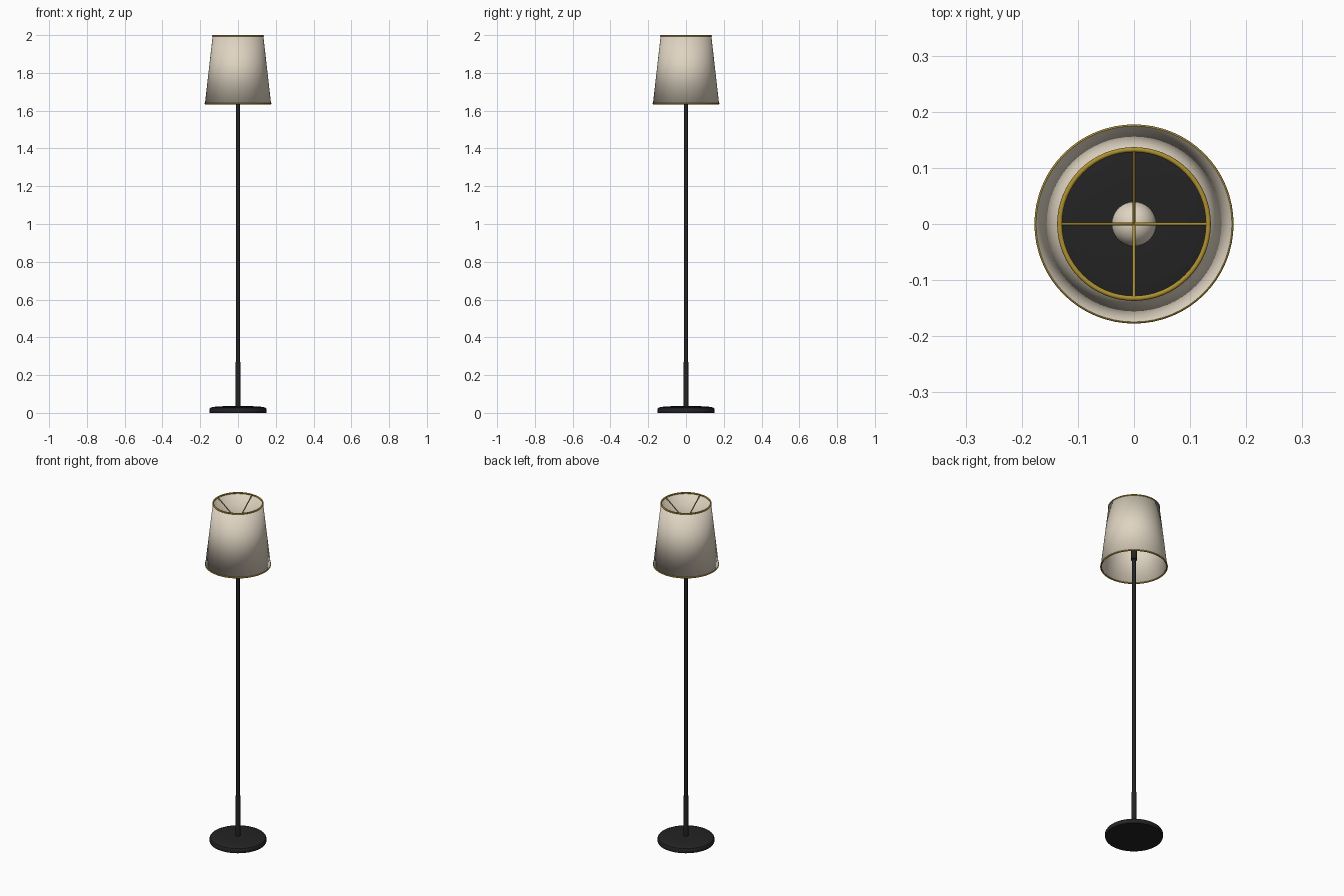
import bpy
import math
from mathutils import Vector

if "Cube" in bpy.data.objects:
    bpy.data.objects.remove(bpy.data.objects["Cube"])


def material(name, rgb):
    m = bpy.data.materials.new(name)
    m.diffuse_color = (*rgb, 1)
    m.use_nodes = True
    m.node_tree.nodes["Principled BSDF"].inputs["Base Color"].default_value = m.diffuse_color
    return m


BLACK = material("matte black", (0.017, 0.017, 0.017))
CREAM = material("cream fabric", (0.74, 0.66, 0.54))
BRASS = material("brass", (0.42, 0.28, 0.03))


def lathe(name, profile, mat, sides=64, closed=False, angle=35):
    """Spin an (r, z) profile around the z axis; r = 0 makes a pole point."""
    verts, rings, faces = [], [], []
    for r, z in profile:
        n = 1 if r == 0 else sides
        rings.append(range(len(verts), len(verts) + n))
        verts += [(r * math.cos(math.tau * i / sides), r * math.sin(math.tau * i / sides), z)
                  for i in range(n)]
    pairs = list(zip(rings, rings[1:]))
    if closed:
        pairs.append((rings[-1], rings[0]))
    for a, b in pairs:
        for i in range(sides):
            j = (i + 1) % sides
            quad = [a[i % len(a)], a[j % len(a)], b[j % len(b)], b[i % len(b)]]
            faces.append(list(dict.fromkeys(quad)))
    me = bpy.data.meshes.new(name)
    me.from_pydata(verts, [], faces)
    me.materials.append(mat)
    ob = bpy.data.objects.new(name, me)
    bpy.context.collection.objects.link(ob)
    bpy.ops.object.select_all(action='DESELECT')
    ob.select_set(True)
    bpy.context.view_layer.objects.active = ob
    if angle:
        bpy.ops.object.shade_smooth_by_angle(angle=math.radians(angle))
    else:
        bpy.ops.object.shade_smooth()
    return ob


def cylinder(name, r, z0, z1, mat, sides=32):
    return lathe(name, [(0, z0), (r, z0), (r, z1), (0, z1)], mat, sides)


def ring(name, radius, z, thick):
    pts = [(radius + thick * math.cos(math.tau * k / 10), z + thick * math.sin(math.tau * k / 10))
           for k in range(10)]
    return lathe(name, pts, BRASS, closed=True, angle=60)


# Weighted foot with a softened upper edge
lathe("base", [(0, 0), (0.15, 0), (0.152, 0.004), (0.152, 0.02), (0.148, 0.026),
               (0.135, 0.031), (0.11, 0.034), (0.06, 0.036), (0, 0.036)], BLACK)

# Stem, lower sleeve and lamp holder
cylinder("pole", 0.0095, 0.03, 1.70, BLACK)
cylinder("pole_sleeve", 0.013, 0.03, 0.27, BLACK)
cylinder("bulb_socket", 0.017, 1.68, 1.765, BLACK)

# Round bulb
R, C = 0.04, 1.80
lathe("bulb", [(0, C - R)] + [(R * math.sin(math.pi * k / 16), C - R * math.cos(math.pi * k / 16))
                              for k in range(1, 16)] + [(0, C + R)], CREAM, 32)

# Tapered thin-walled shade
lathe("shade", [(0.175, 1.637), (0.134, 1.997), (0.131, 1.997), (0.172, 1.637)],
      CREAM, closed=True, angle=0)

# Brass hoops at both ends of the shade
ring("top_hoop", 0.1325, 1.9955, 0.0045)
ring("bottom_hoop", 0.1735, 1.6375, 0.004)

# Four spokes dropping from the top hoop to the centre
hub = Vector((0, 0, 1.89))
for i in range(4):
    a = i * math.pi / 2
    rim = Vector((0.131 * math.cos(a), 0.131 * math.sin(a), 1.995))
    d = rim - hub
    spoke = lathe(f"spoke_{i + 1}", [(0, 0), (0.003, 0), (0.003, d.length), (0, d.length)], BRASS, 12)
    spoke.location = hub
    spoke.rotation_euler = d.to_track_quat('Z', 'Y').to_euler()
